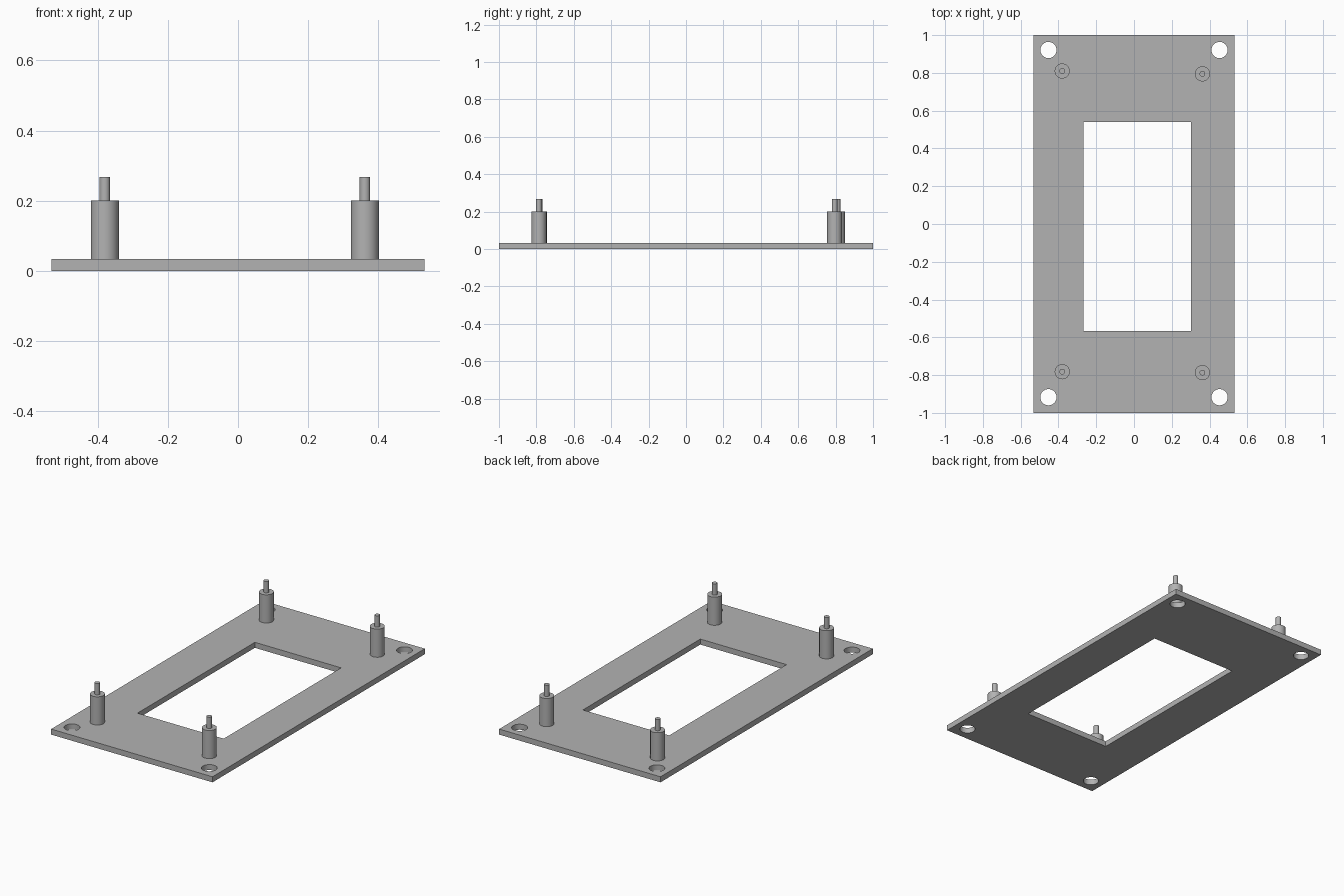
import bpy
import math

cube = bpy.data.objects.get("Cube")
if cube:
    bpy.data.objects.remove(cube, do_unlink=True)

PLATE_TOP = 0.033
SHOULDER = 0.201
PIN_TOP = 0.268

grey = bpy.data.materials.new("plain grey")
grey.use_nodes = True
colour = (0.45, 0.45, 0.45, 1)
grey.diffuse_color = colour
grey.node_tree.nodes["Principled BSDF"].inputs["Base Color"].default_value = colour


def box(name, x0, x1, y0, y1, z0, z1):
    bpy.ops.mesh.primitive_cube_add(
        size=1, location=((x0 + x1) / 2, (y0 + y1) / 2, (z0 + z1) / 2))
    ob = bpy.context.object
    ob.name = name
    ob.scale = (x1 - x0, y1 - y0, z1 - z0)
    bpy.ops.object.transform_apply(location=False, rotation=False, scale=True)
    ob.data.materials.append(grey)
    return ob


def cylinder(name, x, y, radius, z0, z1):
    bpy.ops.mesh.primitive_cylinder_add(
        vertices=32, radius=radius, depth=z1 - z0, location=(x, y, (z0 + z1) / 2))
    ob = bpy.context.object
    ob.name = name
    ob.data.materials.append(grey)
    bpy.ops.object.shade_smooth_by_angle(angle=math.radians(30))
    return ob


def cut(target, cutter):
    mod = target.modifiers.new("cut", "BOOLEAN")
    mod.operation = "DIFFERENCE"
    mod.solver = "EXACT"
    mod.object = cutter
    cutter.hide_render = True
    bpy.context.view_layer.objects.active = target
    bpy.ops.object.modifier_apply(modifier=mod.name)
    bpy.data.objects.remove(cutter, do_unlink=True)


# Base plate with a slightly off-centre window and four corner screw holes
plate = box("base_plate", -0.532, 0.532, -1, 1, 0, PLATE_TOP)
cut(plate, box("window_cutter", -0.267, 0.302, -0.566, 0.54, -0.1, 0.1))
for x in (-0.453, 0.453):
    for y in (-0.917, 0.921):
        cut(plate, cylinder("hole_cutter", x, y, 0.043, -0.1, 0.1))

# Stepped standoffs: a wide post carrying a thin locating pin
standoffs = {
    "front_right": (-0.38, -0.782),
    "front_left": (0.362, -0.787),
    "back_right": (-0.38, 0.81),
    "back_left": (0.362, 0.795),
}
for corner, (x, y) in standoffs.items():
    cylinder(corner + "_post", x, y, 0.04, PLATE_TOP, SHOULDER)
    cylinder(corner + "_pin", x, y, 0.015, SHOULDER, PIN_TOP)
